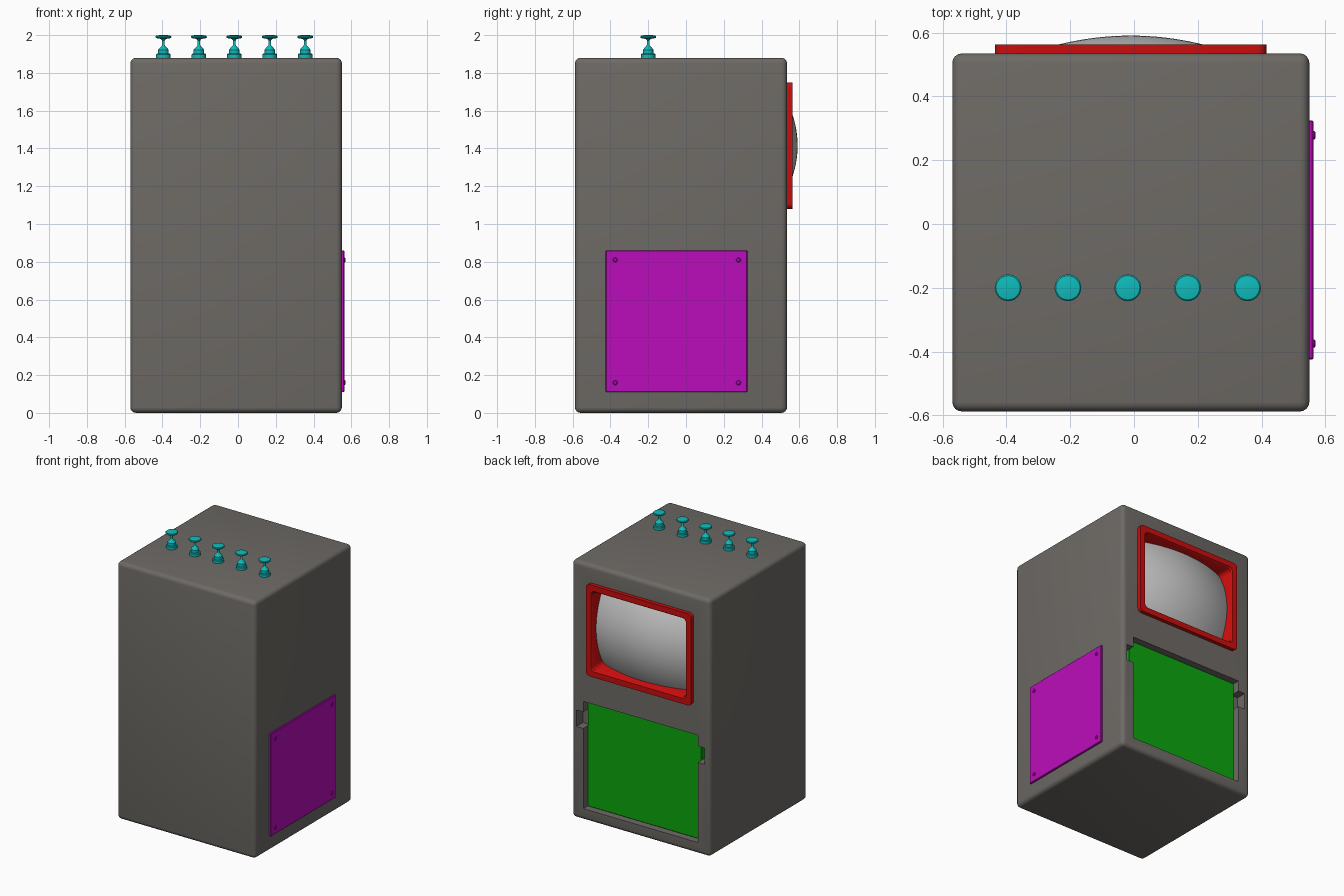
import bpy, bmesh, math
from mathutils import Vector, Matrix

if "Cube" in bpy.data.objects:
    bpy.data.objects.remove(bpy.data.objects["Cube"])


def material(name, rgb):
    m = bpy.data.materials.new(name)
    m.diffuse_color = (*rgb, 1)
    m.use_nodes = True
    m.node_tree.nodes["Principled BSDF"].inputs["Base Color"].default_value = m.diffuse_color
    return m


GREY = material("warm_grey", (0.155, 0.145, 0.132))
RED = material("red", (0.6, 0.004, 0.004))
GREEN = material("green", (0.004, 0.38, 0.004))
PURPLE = material("purple", (0.5, 0.004, 0.5))
CYAN = material("cyan", (0.005, 0.5, 0.5))
GLASS = material("light_grey", (0.55, 0.55, 0.55))


def finish(name, bm, mat, smooth=True):
    bmesh.ops.recalc_face_normals(bm, faces=bm.faces)
    me = bpy.data.meshes.new(name)
    bm.to_mesh(me)
    bm.free()
    ob = bpy.data.objects.new(name, me)
    bpy.context.collection.objects.link(ob)
    me.materials.append(mat)
    if smooth:
        shade(ob)
    return ob


def shade(ob):
    bpy.ops.object.select_all(action='DESELECT')
    ob.select_set(True)
    bpy.context.view_layer.objects.active = ob
    bpy.ops.object.shade_smooth_by_angle(angle=math.radians(35))


def box(name, lo, hi, mat, bevel=0.0, segs=1, smooth=True):
    bm = bmesh.new()
    bmesh.ops.create_cube(bm, size=1)
    lo, hi = Vector(lo), Vector(hi)
    for v in bm.verts:
        v.co = Vector([(a + b) / 2 + c * (b - a) for a, b, c in zip(lo, hi, v.co)])
    if bevel:
        bmesh.ops.bevel(bm, geom=bm.edges[:], offset=bevel, segments=segs,
                        profile=0.5, affect='EDGES')
    return finish(name, bm, mat, smooth)


def lathe(name, profile, matrix, mat, n=24):
    bm = bmesh.new()
    rings = [[bm.verts.new(matrix @ Vector((r * math.cos(a), r * math.sin(a), z)))
              for a in (2 * math.pi * i / n for i in range(n))] for r, z in profile]
    for p, q in zip(rings, rings[1:]):
        for i in range(n):
            bm.faces.new((p[i], p[(i + 1) % n], q[(i + 1) % n], q[i]))
    bm.faces.new(rings[0])
    bm.faces.new(rings[-1])
    return finish(name, bm, mat)


CX, SZ = -0.01, 1.415  # centre line and screen height

# Cabinet body with rounded edges
body = box("cabinet_body", (-0.57, -0.588, 0), (0.55, 0.535, 1.88), GREY, 0.03, 4, False)


def cut(lo, hi):
    c = box("cutter", lo, hi, GREY, smooth=False)
    c.hide_render = True
    mod = body.modifiers.new("cut", 'BOOLEAN')
    mod.operation, mod.solver, mod.object = 'DIFFERENCE', 'EXACT', c
    bpy.context.view_layer.objects.active = body
    bpy.ops.object.modifier_apply(modifier=mod.name)
    bpy.data.objects.remove(c)


# Openings: screen well, door recess, finger notches
cut((CX - 0.39, 0.40, SZ - 0.30), (CX + 0.39, 0.7, SZ + 0.30))
cut((-0.47, 0.44, 0.085), (0.455, 0.7, 0.868))
cut((-0.525, 0.46, 0.67), (0.51, 0.7, 0.79))
shade(body)

# Recessed door
box("back_door", (-0.468, 0.442, 0.087), (0.453, 0.49, 0.866), GREEN, 0.004)


# Screen frame: rounded rectangle loops stepped through its section
def rounded_loop(bm, hx, hz, r, y, n=6):
    out = []
    for k, (sx, sz) in enumerate(((1, 1), (-1, 1), (-1, -1), (1, -1))):
        for i in range(n + 1):
            a = math.pi / 2 * (k + i / n)
            out.append(bm.verts.new((CX + sx * (hx - r) + r * math.cos(a), y,
                                     SZ + sz * (hz - r) + r * math.sin(a))))
    return out


bm = bmesh.new()
section = ((0.426, 0.335, 0.03, 0.53), (0.426, 0.335, 0.03, 0.5625),
           (0.385, 0.294, 0.03, 0.5625), (0.378, 0.287, 0.03, 0.553),
           (0.372, 0.281, 0.03, 0.41), (0.385, 0.294, 0.03, 0.41),
           (0.387, 0.296, 0.03, 0.53))
loops = [rounded_loop(bm, *s) for s in section]
for p, q in zip(loops, loops[1:] + loops[:1]):
    for i in range(len(p)):
        j = (i + 1) % len(p)
        bm.faces.new((p[i], p[j], q[j], q[i]))
finish("screen_frame", bm, RED)

# Bulging screen
bm = bmesh.new()
bmesh.ops.create_grid(bm, x_segments=28, y_segments=24, size=1)
for v in bm.verts:
    x, z = v.co.x * 0.376, v.co.y * 0.285
    v.co = (CX + x, 0.591 - 0.0275 * ((x / 0.225) ** 2 + (z / 0.165) ** 2), SZ + z)
screen = finish("screen", bm, GLASS)
if screen.data.polygons[0].normal.y < 0:
    screen.data.flip_normals()

# Side access panel and its bolts
box("side_panel", (0.54, -0.425, 0.11), (0.5625, 0.325, 0.86), PURPLE, 0.004)
for y in (-0.375, 0.278):
    for z in (0.16, 0.81):
        lathe("panel_bolt", ((0.013, 0), (0.013, 0.01), (0.008, 0.014)),
              Matrix.Translation((0.556, y, z)) @ Matrix.Rotation(math.pi / 2, 4, 'Y'),
              PURPLE, 12)

# Row of push knobs on top
knob = ((0.038, -0.01), (0.038, 0.018), (0.034, 0.022), (0.028, 0.022), (0.028, 0.042),
        (0.022, 0.05), (0.010, 0.062), (0.007, 0.068), (0.007, 0.092), (0.014, 0.1),
        (0.038, 0.104), (0.042, 0.108), (0.042, 0.113), (0.038, 0.117), (0.02, 0.12))
for i in range(5):
    lathe("top_knob", knob, Matrix.Translation((-0.395 + 0.1877 * i, -0.2, 1.88)), CYAN)
